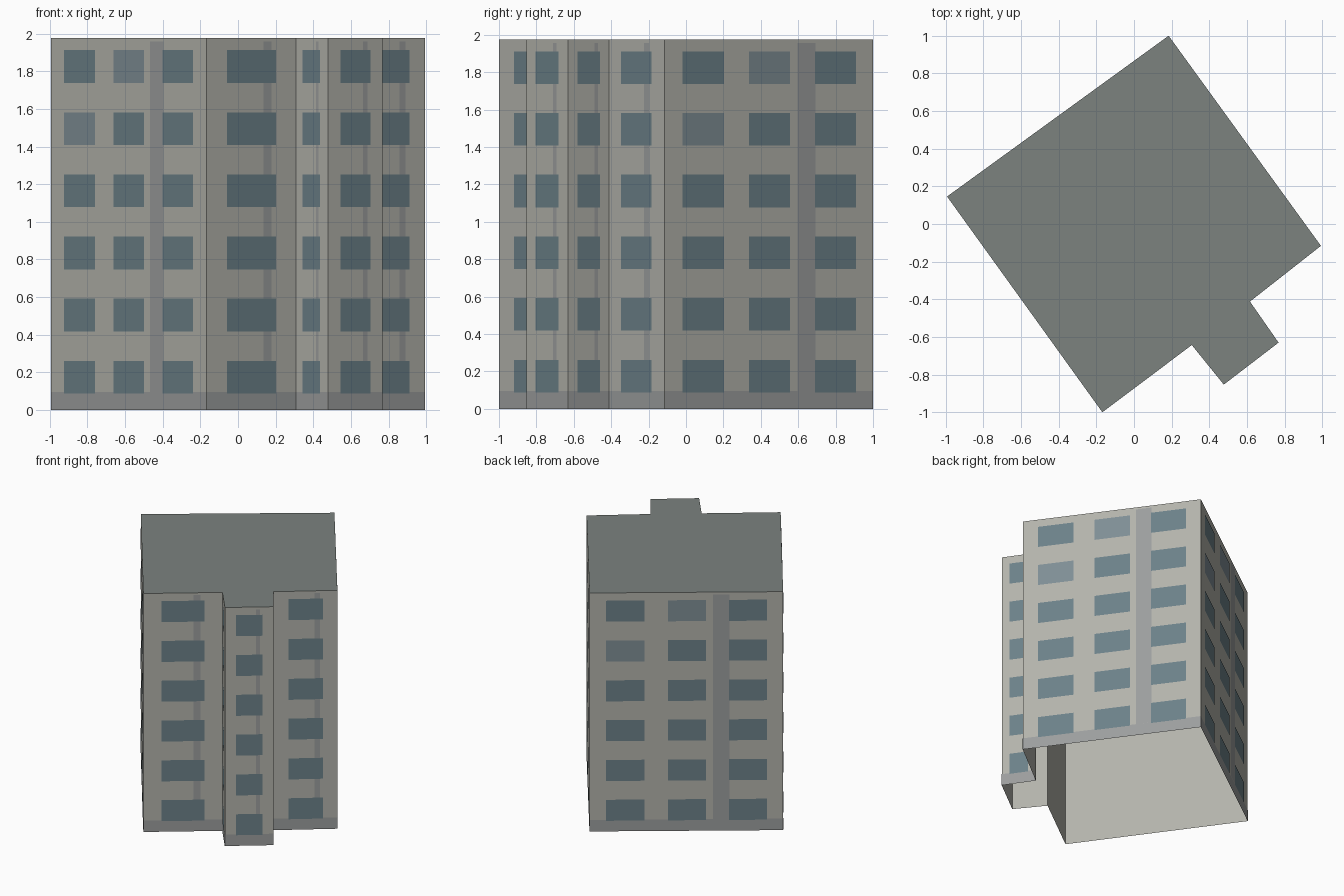
import bpy
from mathutils import Vector

if "Cube" in bpy.data.objects:
    bpy.data.objects.remove(bpy.data.objects["Cube"])

H = 1.976
# Footprint corners, counter-clockwise
FOOT = [(-.993, .146), (-.168, -1), (.307, -.643), (.477, -.853),
        (.768, -.63), (.616, -.412), (.993, -.116), (.184, 1)]


def material(name, r, g, b):
    m = bpy.data.materials.new(name)
    m.diffuse_color = (r, g, b, 1)
    m.use_nodes = True
    m.node_tree.nodes["Principled BSDF"].inputs["Base Color"].default_value = m.diffuse_color
    return m


WALL = material("wall_render", .45, .45, .41)
ROOF = material("roof_grey", .20, .225, .213)
TRIM = material("trim_grey", .33, .34, .34)
GLASS = material("glass", .15, .22, .25)
PALE = material("pale_glass", .21, .27, .30)


def add_object(name, verts, faces, mats, face_mats=None):
    mesh = bpy.data.meshes.new(name)
    mesh.from_pydata(verts, [], faces)
    for m in mats:
        mesh.materials.append(m)
    if face_mats:
        for poly, i in zip(mesh.polygons, face_mats):
            poly.material_index = i
    obj = bpy.data.objects.new(name, mesh)
    bpy.context.collection.objects.link(obj)
    return obj


class Panels:
    """Collects flat rectangles laid just in front of the walls."""

    def __init__(self, offset):
        self.offset, self.verts, self.faces, self.mats = offset, [], [], []

    def add(self, p, q, u0, u1, z0, z1, mat=0):
        p, q = Vector(p), Vector(q)
        d = q - p
        out = Vector((d.y, -d.x)).normalized() * self.offset
        a, b = p + d * u0 + out, p + d * u1 + out
        n = len(self.verts)
        self.verts += [(a.x, a.y, z0), (b.x, b.y, z0), (b.x, b.y, z1), (a.x, a.y, z1)]
        self.faces.append((n, n + 1, n + 2, n + 3))
        self.mats.append(mat)


# Outer shell: walls and flat roof, open underneath
n = len(FOOT)
shell_verts = [(x, y, z) for z in (0, H) for x, y in FOOT]
shell_faces = [(i, (i + 1) % n, (i + 1) % n + n, i + n) for i in range(n)]
shell_faces.append(tuple(range(n, 2 * n)))
add_object("building_shell", shell_verts, shell_faces, [WALL, ROOF], [0] * n + [1])

plinth, strips, windows = Panels(.001), Panels(.0015), Panels(.0025)
for i in range(n):
    p, q = FOOT[i], FOOT[(i + 1) % n]
    # Base band and vertical strip on every wall
    plinth.add(p, q, 0, 1, 0, .095)
    strips.add(p, q, .637, .724, .095, 1.957)
    # Three windows per floor on long walls, one on short walls
    wide = (Vector(q) - Vector(p)).length > 1
    spans = [(.086, .284), (.404, .602), (.72, .916)] if wide else [(.228, .775)]
    for floor in range(6):
        z = .088 + .33 * floor
        for col, (u0, u1) in enumerate(spans):
            pale = wide and (floor, col) in ((5, 1), (4, 0))
            windows.add(p, q, u0, u1, z, z + .174, int(pale))

add_object("plinth_band", plinth.verts, plinth.faces, [TRIM])
add_object("wall_strips", strips.verts, strips.faces, [TRIM])
add_object("windows", windows.verts, windows.faces, [GLASS, PALE], windows.mats)
